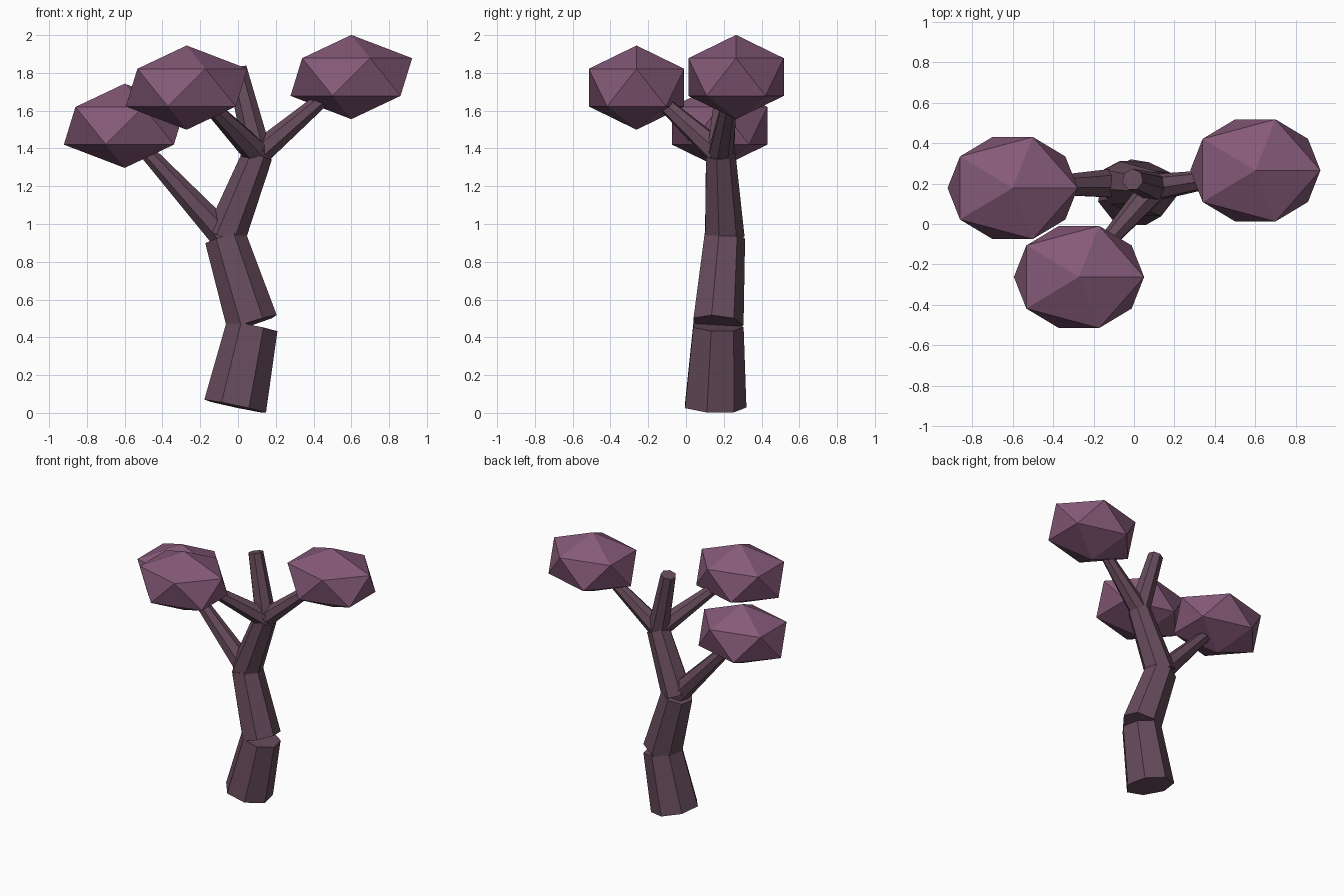
import bpy
from mathutils import Vector

cube = bpy.data.objects.get("Cube")
if cube:
    bpy.data.objects.remove(cube, do_unlink=True)


def make_material(name, rgb):
    mat = bpy.data.materials.new(name)
    mat.use_nodes = True
    color = (*rgb, 1.0)
    mat.diffuse_color = color
    bsdf = mat.node_tree.nodes["Principled BSDF"]
    bsdf.inputs["Base Color"].default_value = color
    bsdf.inputs["Roughness"].default_value = 0.9
    return mat


bark = make_material("plum brown bark", (0.135, 0.071, 0.105))
foliage = make_material("dusty purple foliage", (0.238, 0.102, 0.191))


def limb(name, start, end, r_start, r_end):
    """Tapered seven-sided log between two points."""
    a, b = Vector(start), Vector(end)
    axis = b - a
    bpy.ops.mesh.primitive_cone_add(vertices=7, radius1=r_start, radius2=r_end,
                                    depth=axis.length, location=(a + b) / 2)
    obj = bpy.context.object
    obj.name = name
    obj.rotation_mode = 'QUATERNION'
    obj.rotation_quaternion = Vector((0, 0, 1)).rotation_difference(axis)
    obj.data.materials.append(bark)


def crown(name, center):
    """Faceted, flattened leaf cluster."""
    bpy.ops.mesh.primitive_ico_sphere_add(subdivisions=1, radius=1, location=center)
    obj = bpy.context.object
    obj.name = name
    obj.scale = (0.36, 0.297, 0.223)
    obj.data.materials.append(foliage)


# Joints where the trunk bends or forks
foot = (-0.015, 0.149, 0.035)
bend = (0.075, 0.165, 0.46)
low_fork = (-0.068, 0.2, 0.93)
high_fork = (0.105, 0.18, 1.37)

# Trunk
limb("trunk_lower", foot, bend, 0.171, 0.14)
limb("trunk_middle", (0.075, 0.165, 0.475), low_fork, 0.14, 0.113)
limb("trunk_upper", low_fork, high_fork, 0.11, 0.082)
limb("trunk_tip", high_fork, (-0.007, 0.22, 1.825), 0.075, 0.054)

# Branches
limb("right_branch", low_fork, (-0.55, 0.185, 1.455), 0.078, 0.036)
limb("left_branch", high_fork, (0.5, 0.24, 1.705), 0.068, 0.036)
limb("front_branch", high_fork, (-0.17, -0.13, 1.65), 0.072, 0.038)

# Leaf clusters
crown("right_crown", (-0.6, 0.178, 1.52))
crown("left_crown", (0.6, 0.265, 1.778))
crown("front_crown", (-0.272, -0.262, 1.722))
